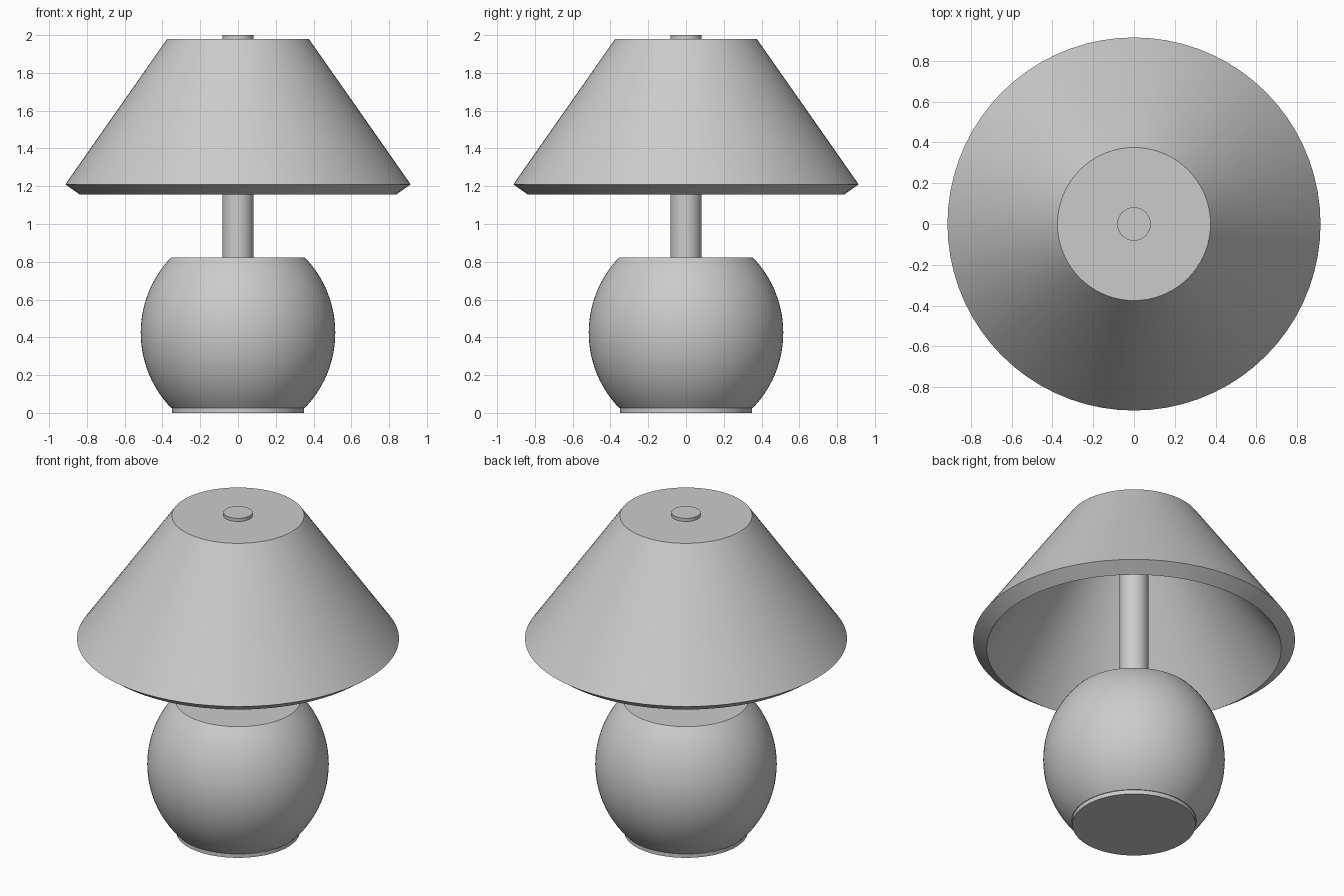
import bpy
import bmesh
import math

SEGMENTS = 72

default_cube = bpy.data.objects.get("Cube")
if default_cube:
    bpy.data.objects.remove(default_cube, do_unlink=True)

# Single plain grey finish
grey = bpy.data.materials.new("plain_grey")
grey.use_nodes = True
grey_colour = (0.6, 0.6, 0.6, 1.0)
grey.diffuse_color = grey_colour
grey.node_tree.nodes["Principled BSDF"].inputs["Base Color"].default_value = grey_colour


def lathe(name, profile):
    """Revolve an (r, z) profile, listed from bottom to top, around the z axis."""
    bm = bmesh.new()
    verts = [bm.verts.new((r, 0, z)) for r, z in profile]
    edges = [bm.edges.new(pair) for pair in zip(verts, verts[1:])]
    bmesh.ops.spin(bm, geom=verts + edges, cent=(0, 0, 0), axis=(0, 0, 1),
                   angle=math.tau, steps=SEGMENTS, use_duplicate=False)
    bmesh.ops.remove_doubles(bm, verts=bm.verts, dist=0.0002)
    bmesh.ops.recalc_face_normals(bm, faces=bm.faces)
    mesh = bpy.data.meshes.new(name)
    bm.to_mesh(mesh)
    bm.free()
    mesh.materials.append(grey)
    obj = bpy.data.objects.new(name, mesh)
    bpy.context.collection.objects.link(obj)
    bpy.ops.object.select_all(action="DESELECT")
    obj.select_set(True)
    bpy.context.view_layer.objects.active = obj
    bpy.ops.object.shade_smooth_by_angle(angle=math.radians(25))
    return obj


def cylinder(name, radius, bottom, top):
    return lathe(name, [(0, bottom), (radius, bottom), (radius, top), (0, top)])


# Foot disc and stem
foot_top, body_top = 0.026, 0.823
cylinder("foot_disc", 0.35, 0, foot_top)
cylinder("stem", 0.082, body_top - 0.05, 2.0)

# Rounded body: a bulging arc with flat ends
rim_radius, bulge = 0.354, 0.161
half = (body_top - foot_top) / 2
middle = foot_top + half
arc_radius = (half ** 2 + bulge ** 2) / (2 * bulge)
arc_centre = rim_radius + bulge - arc_radius
sweep = math.asin(half / arc_radius)
steps = 28
arc = []
for i in range(steps + 1):
    a = sweep * (2 * i / steps - 1)
    arc.append((arc_centre + arc_radius * math.cos(a),
                middle + arc_radius * math.sin(a)))
lathe("lamp_body", [(0, foot_top)] + arc + [(0, body_top)])

# Thick conical shade, closed on top and open below
lathe("lamp_shade", [(0, 1.925), (0.296, 1.925), (0.836, 1.155),
                     (0.914, 1.21), (0.375, 1.98), (0, 1.98)])
